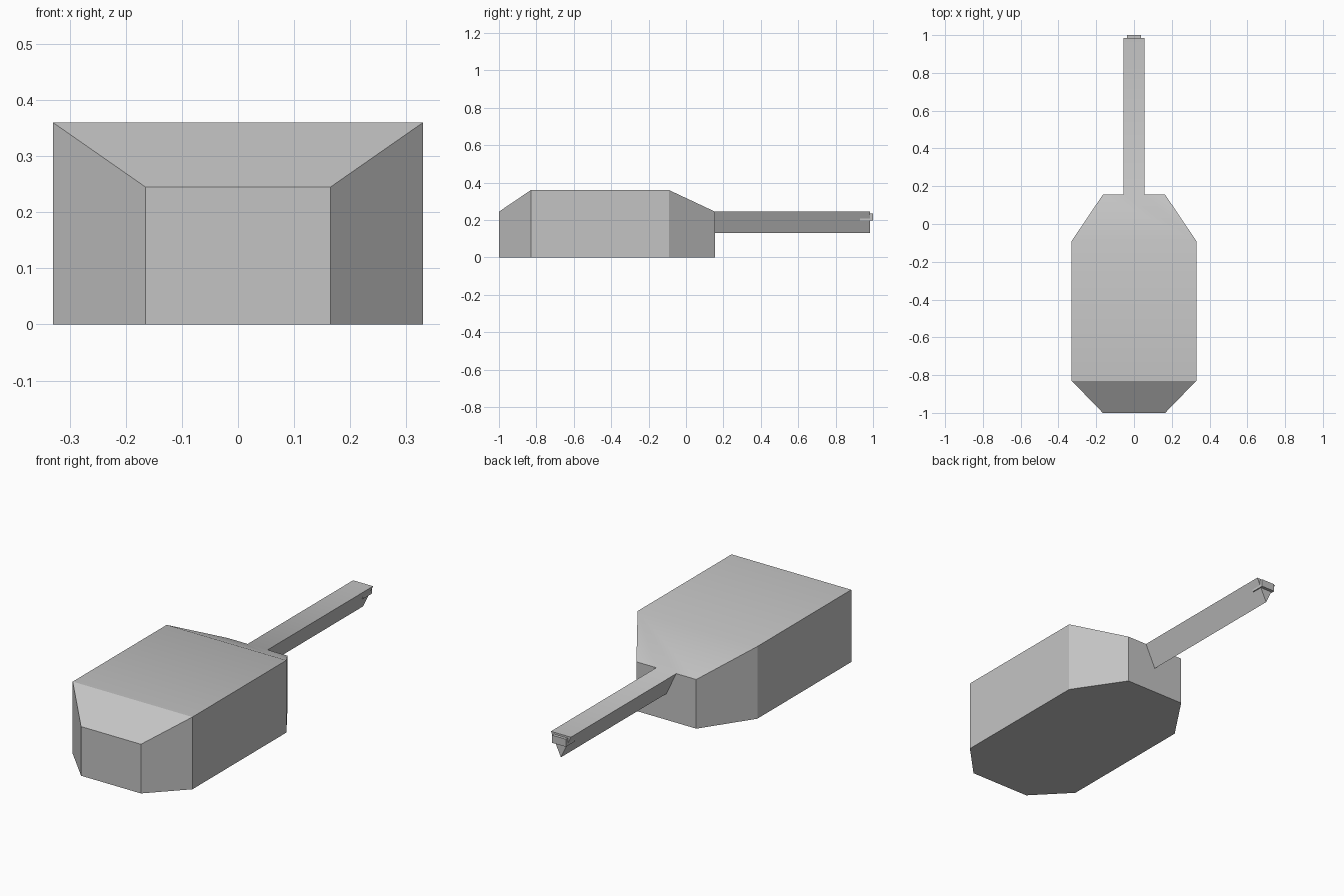
import bpy, bmesh, math

if "Cube" in bpy.data.objects:
    bpy.data.objects.remove(bpy.data.objects["Cube"], do_unlink=True)

grey = bpy.data.materials.new("plain grey")
grey.use_nodes = True
colour = (0.55, 0.55, 0.55, 1)
grey.diffuse_color = colour
grey.node_tree.nodes["Principled BSDF"].inputs["Base Color"].default_value = colour


def finish(bm, name):
    bmesh.ops.recalc_face_normals(bm, faces=bm.faces)
    mesh = bpy.data.meshes.new(name)
    bm.to_mesh(mesh)
    bm.free()
    mesh.materials.append(grey)
    ob = bpy.data.objects.new(name, mesh)
    bpy.context.collection.objects.link(ob)
    bpy.ops.object.select_all(action='DESELECT')
    ob.select_set(True)
    bpy.context.view_layer.objects.active = ob
    bpy.ops.object.shade_smooth_by_angle(angle=math.radians(30))
    return ob


# Turret shell: stations from nose to tail as (half width, y, roof height)
stations = [(0.165, -1.0, 0.245), (0.33, -0.83, 0.36),
            (0.33, -0.09, 0.36), (0.165, 0.155, 0.245)]
bm = bmesh.new()
rings = []
for w, y, h in stations:
    rings.append([bm.verts.new(p) for p in
                  ((-w, y, 0), (w, y, 0), (w, y, h), (-w, y, h))])

# Triangular barrel, sharing the rear edge of the roof
bw, top, keel = 0.055, 0.245, 0.13
barrel = [[bm.verts.new(p) for p in ((bw, y, top), (0, y, keel), (-bw, y, top))]
          for y in (0.155, 0.985)]
root, tip = barrel
for i in range(3):
    a, b = rings[i], rings[i + 1]
    bm.faces.new((a[1], b[1], b[2], a[2]))
    bm.faces.new((a[0], a[3], b[3], b[0]))
    edge = [b[2], root[0], root[2], b[3]] if i == 2 else [b[2], b[3]]
    bm.faces.new([a[3], a[2]] + edge)
    j = (i + 1) % 3
    bm.faces.new((root[i], root[j], tip[j], tip[i]))

# Nose plate, notched tail plate, floor and barrel end
bm.faces.new(rings[0])
tail = rings[-1]
bm.faces.new([tail[0], tail[1], tail[2]] + root + [tail[3]])
bm.faces.new([r[0] for r in rings] + [r[1] for r in reversed(rings)])
bm.faces.new(tip)
finish(bm, "turret_and_barrel")

# Small block set in the muzzle
bm = bmesh.new()
bmesh.ops.create_cube(bm, size=1)
bmesh.ops.scale(bm, vec=(0.076, 0.07, 0.038), verts=bm.verts)
bmesh.ops.translate(bm, vec=(0, 0.965, 0.217), verts=bm.verts)
finish(bm, "muzzle_block")
